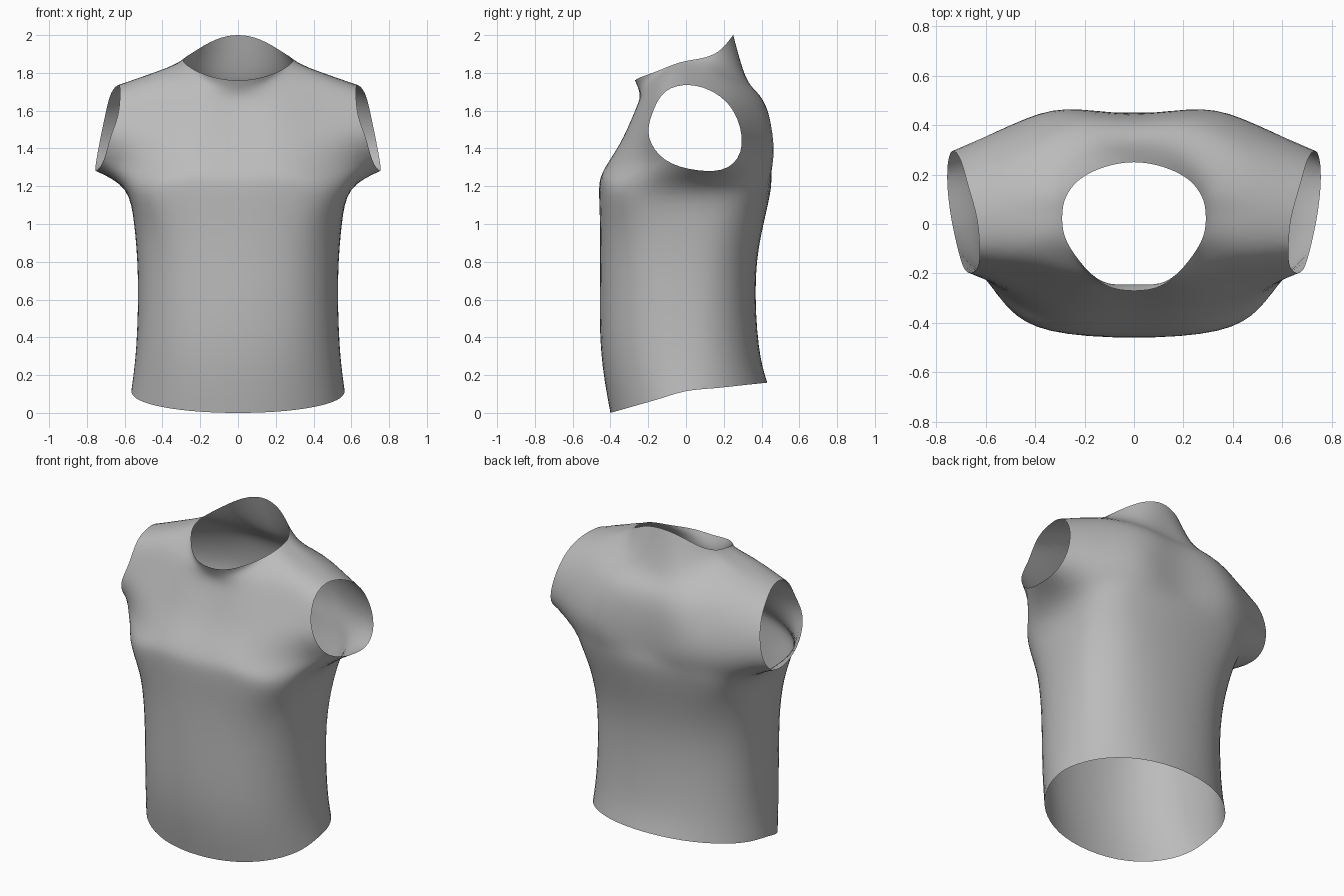
import bpy
import math
from mathutils import Vector

cube = bpy.data.objects.get("Cube")
if cube:
    bpy.data.objects.remove(cube, do_unlink=True)

# One half of a ring runs from front centre, round the left side, to back centre
ANGLES = [0, 25, 50, 72, 90, 108, 130, 155, 180]
HALF = len(ANGLES)


def torso_ring(width, front, back, z_front, z_side, z_back, power):
    """Half of a rounded section that can tilt; a lower power is boxier."""
    ring = []
    for angle in ANGLES:
        a = math.radians(angle)
        across = abs(math.sin(a)) ** power
        along = abs(math.cos(a)) ** power
        depth, z_end = (front, z_front) if angle <= 90 else (back, z_back)
        ring.append((width * across, depth * along, z_side + (z_end - z_side) * along))
    return ring


def full_ring(half):
    """Mirror a half ring to the right side, keeping the centre points single."""
    return half + [(-x, y, z) for x, y, z in half[-2:0:-1]]


# Body, from hem to chest
body = [
    torso_ring(.565, -.4, .43, 0, .115, .16, .95),
    torso_ring(.538, -.45, .385, .34, .36, .36, .88),
    torso_ring(.53, -.455, .37, .72, .72, .72, .82),
    torso_ring(.55, -.455, .41, 1, 1, 1, .72),
    torso_ring(.6, -.46, .45, 1.19, 1.18, 1.19, .66),
]

# Chest and underarm; the three middle points are the lower armhole edge
underarm = [(0, -.43, 1.29), (.24, -.425, 1.29), (.46, -.33, 1.3),
            (.71, -.11, 1.34), (.745, .06, 1.285), (.755, .22, 1.3),
            (.5, .385, 1.3), (.27, .455, 1.3), (0, .447, 1.3)]

# Panels beside the armhole; the middle point only fills the open side
lower_panel = [(0, -.35, 1.42), (.2, -.35, 1.42), (.43, -.29, 1.44),
               (.675, -.195, 1.46), None, (.735, .295, 1.42),
               (.49, .4, 1.43), (.28, .463, 1.43), (0, .445, 1.43)]
upper_panel = [(0, -.285, 1.55), (.2, -.285, 1.56), (.41, -.23, 1.58),
               (.635, -.18, 1.58), None, (.7, .255, 1.59),
               (.46, .36, 1.6), (.24, .43, 1.6), (0, .425, 1.59)]

# Shoulders; the three middle points are the upper armhole edge
shoulder = [(0, -.247, 1.65), (.18, -.24, 1.67), (.38, -.17, 1.72),
            (.625, -.11, 1.7), (.635, .02, 1.735), (.67, .15, 1.695),
            (.43, .27, 1.73), (.22, .37, 1.7), (0, .375, 1.69)]
collar_base = [(0, -.25, 1.71), (.13, -.232, 1.73), (.26, -.15, 1.78),
               (.36, -.06, 1.82), (.38, .04, 1.825), (.37, .12, 1.825),
               (.3, .21, 1.81), (.16, .3, 1.79), (0, .315, 1.78)]
neck_edge = [(0, -.27, 1.76), (.12, -.245, 1.775), (.22, -.15, 1.81),
             (.28, -.05, 1.85), (.29, .04, 1.87), (.275, .11, 1.885),
             (.22, .18, 1.92), (.12, .23, 1.975), (0, .25, 2)]

halves = body + [underarm, lower_panel, upper_panel, shoulder, collar_base, neck_edge]
first_open = len(body)
open_rows = range(first_open, first_open + 3)
side = HALF // 2

# Number the points, skipping the open side of the armhole rows
points, index = [], {}
for r, half in enumerate(halves):
    filled = [p or (0, 0, 0) for p in half]
    for c, p in enumerate(full_ring(filled)):
        mirrored = c if c < HALF else 2 * (HALF - 1) - c
        if half[mirrored] is not None:
            index[r, c] = len(points)
            points.append(Vector(p))

# Join neighbouring rings, leaving both armholes open
count = 2 * (HALF - 1)
faces = []
for r in range(len(halves) - 1):
    for c in range(count):
        n = (c + 1) % count
        at_side = {c, n} & {side, count - side}
        if r in open_rows and at_side:
            continue
        faces.append([index[r, c], index[r, n], index[r + 1, n], index[r + 1, c]])

mesh = bpy.data.meshes.new("shirt")
mesh.from_pydata(points, [], faces)
shirt = bpy.data.objects.new("shirt", mesh)
bpy.context.collection.objects.link(shirt)
subdivision = shirt.modifiers.new("smooth_cloth", "SUBSURF")
subdivision.levels = subdivision.render_levels = 2

# Push the cage out so the smoothed cloth passes through the given points
for step in range(6):
    graph = bpy.context.evaluated_depsgraph_get()
    smooth = shirt.evaluated_get(graph).data
    offsets = [p - smooth.vertices[i].co for i, p in enumerate(points)]
    for vertex, offset in zip(mesh.vertices, offsets):
        vertex.co += offset * 0.9
    mesh.update()
    shirt.update_tag()
    bpy.context.view_layer.update()

# Plain grey cloth
cloth = bpy.data.materials.new("grey_cloth")
cloth.use_nodes = True
grey = (.5, .5, .5, 1)
cloth.diffuse_color = grey
cloth.node_tree.nodes["Principled BSDF"].inputs["Base Color"].default_value = grey
mesh.materials.append(cloth)
mesh.shade_smooth()
